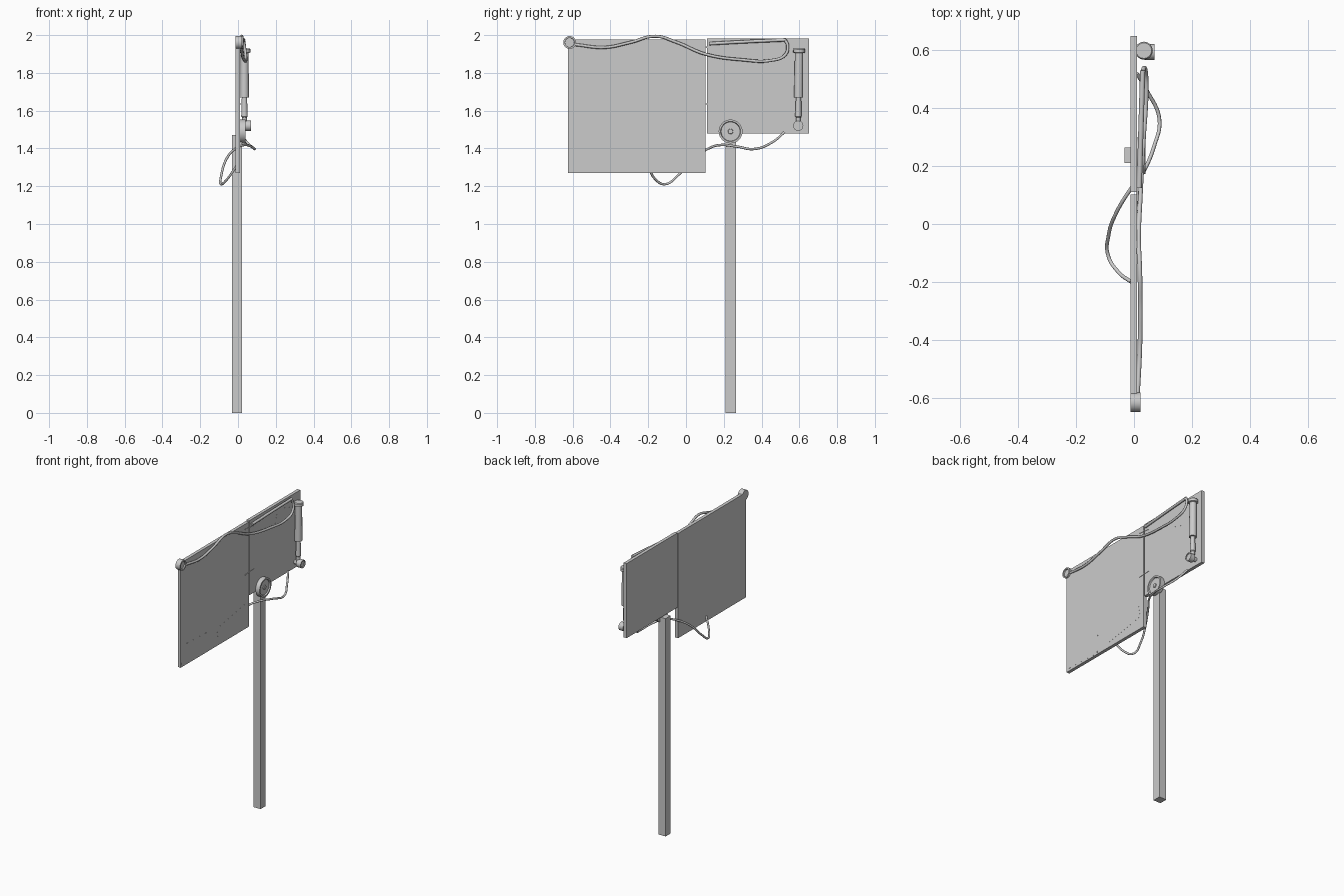
import bpy, math
from mathutils import Vector


def box(name, lo, hi, turn=0):
    lo, hi = Vector(lo), Vector(hi)
    bpy.ops.mesh.primitive_cube_add(size=1, location=(lo + hi) / 2, rotation=(turn, 0, 0))
    ob = bpy.context.object
    ob.name = name
    ob.scale = hi - lo
    return ob


def lathe(name, start, direction, profile, sides=24):
    """Revolve (radius, height) points about an axis."""
    verts, faces = [], []
    for r, h in profile:
        for i in range(sides):
            a = 2 * math.pi * i / sides
            verts.append((r * math.cos(a), r * math.sin(a), h))
    n = len(profile)
    for k in range(n - 1):
        for i in range(sides):
            j = (i + 1) % sides
            faces.append((k * sides + i, k * sides + j, (k + 1) * sides + j, (k + 1) * sides + i))
    faces.append(tuple(reversed(range(sides))))
    faces.append(tuple(range((n - 1) * sides, n * sides)))
    me = bpy.data.meshes.new(name)
    me.from_pydata(verts, [], faces)
    ob = bpy.data.objects.new(name, me)
    bpy.context.collection.objects.link(ob)
    ob.location = start
    ob.rotation_euler = Vector(direction).to_track_quat('Z', 'Y').to_euler()
    bpy.ops.object.select_all(action='DESELECT')
    ob.select_set(True)
    bpy.context.view_layer.objects.active = ob
    bpy.ops.object.shade_smooth_by_angle()
    return ob


def cable(name, pts, radius):
    cu = bpy.data.curves.new(name, 'CURVE')
    cu.dimensions = '3D'
    cu.bevel_depth = radius
    cu.bevel_resolution = 2
    cu.resolution_u = 8
    cu.use_fill_caps = True
    sp = cu.splines.new('BEZIER')
    sp.bezier_points.add(len(pts) - 1)
    for bp, p in zip(sp.bezier_points, pts):
        bp.co = p
        bp.handle_left_type = bp.handle_right_type = 'AUTO'
    ob = bpy.data.objects.new(name, cu)
    bpy.context.collection.objects.link(ob)
    return ob


# Post and the two panels
box("post", (-0.033, 0.21, 0), (0.021, 0.265, 1.47))
box("large_panel", (-0.012, -0.625, 1.27), (0.010, 0.102, 1.977))
box("small_panel", (-0.012, 0.11, 1.48), (0.010, 0.65, 1.983))

# Thin plates laid on the panels
for i, (y, z, w, h, t) in enumerate([(-0.475, 1.345, 0.285, 0.125, -0.04),
                                     (-0.085, 1.370, 0.300, 0.085, 0.17),
                                     (0.480, 1.870, 0.180, 0.110, -0.30)]):
    box(f"surface_plate_{i}", (0.009, y - w / 2, z - h / 2), (0.0105, y + w / 2, z + h / 2), t)

# Pins that join the panels
for i, (z, t) in enumerate([(1.936, -0.12), (1.636, 0.05)]):
    box(f"joining_pin_{i}", (0.007, 0.06, z - 0.003), (0.0125, 0.155, z + 0.003), t)

# Dished discs with raised rims
lathe("pivot_disc", (0.010, 0.236, 1.49), (1, 0, 0),
      [(0.063, 0), (0.063, 0.030), (0.053, 0.030), (0.050, 0.022),
       (0.014, 0.022), (0.012, 0.028)], 32)
lathe("cable_wheel", (-0.012, -0.616, 1.961), (1, 0, 0),
      [(0.034, 0), (0.034, 0.034), (0.025, 0.034), (0.024, 0.026)])

# Piston: rod, sleeve and cap, with a pivot at the bottom
lathe("piston", (0.034, 0.594, 1.52), (0, 0.012, 1),
      [(0.013, 0), (0.013, 0.045), (0.017, 0.05), (0.014, 0.15),
       (0.024, 0.15), (0.022, 0.385), (0.031, 0.388), (0.031, 0.405), (0.027, 0.41)], 16)
lathe("piston_pivot", (0.010, 0.594, 1.52), (1, 0, 0),
      [(0.014, 0), (0.014, 0.026), (0.027, 0.026), (0.027, 0.060),
       (0.020, 0.060), (0.020, 0.055)])

# Long upper cable, which folds back along the top edge
cable("upper_cable", [(0.012, -0.59, 1.95), (0.020, -0.43, 1.935), (0.022, -0.30, 1.960),
                      (0.020, -0.16, 1.994), (0.016, -0.05, 1.962), (0.022, 0.10, 1.900),
                      (0.033, 0.30, 1.869), (0.042, 0.45, 1.866), (0.040, 0.525, 1.895),
                      (0.034, 0.538, 1.945), (0.030, 0.525, 1.975)], 0.008)
cable("upper_tube", [(0.030, 0.53, 1.975), (0.024, 0.33, 1.966), (0.018, 0.125, 1.955)], 0.009)

# Lower cable, which passes from the small panel behind the large one
cable("lower_cable", [(0.010, 0.52, 1.485), (0.045, 0.46, 1.435), (0.088, 0.36, 1.397),
                      (0.070, 0.27, 1.410), (0.032, 0.18, 1.418), (-0.012, 0.12, 1.400),
                      (-0.058, 0.045, 1.350), (-0.088, -0.04, 1.260), (-0.089, -0.11, 1.211),
                      (-0.055, -0.165, 1.240), (-0.010, -0.20, 1.305)], 0.0065)
